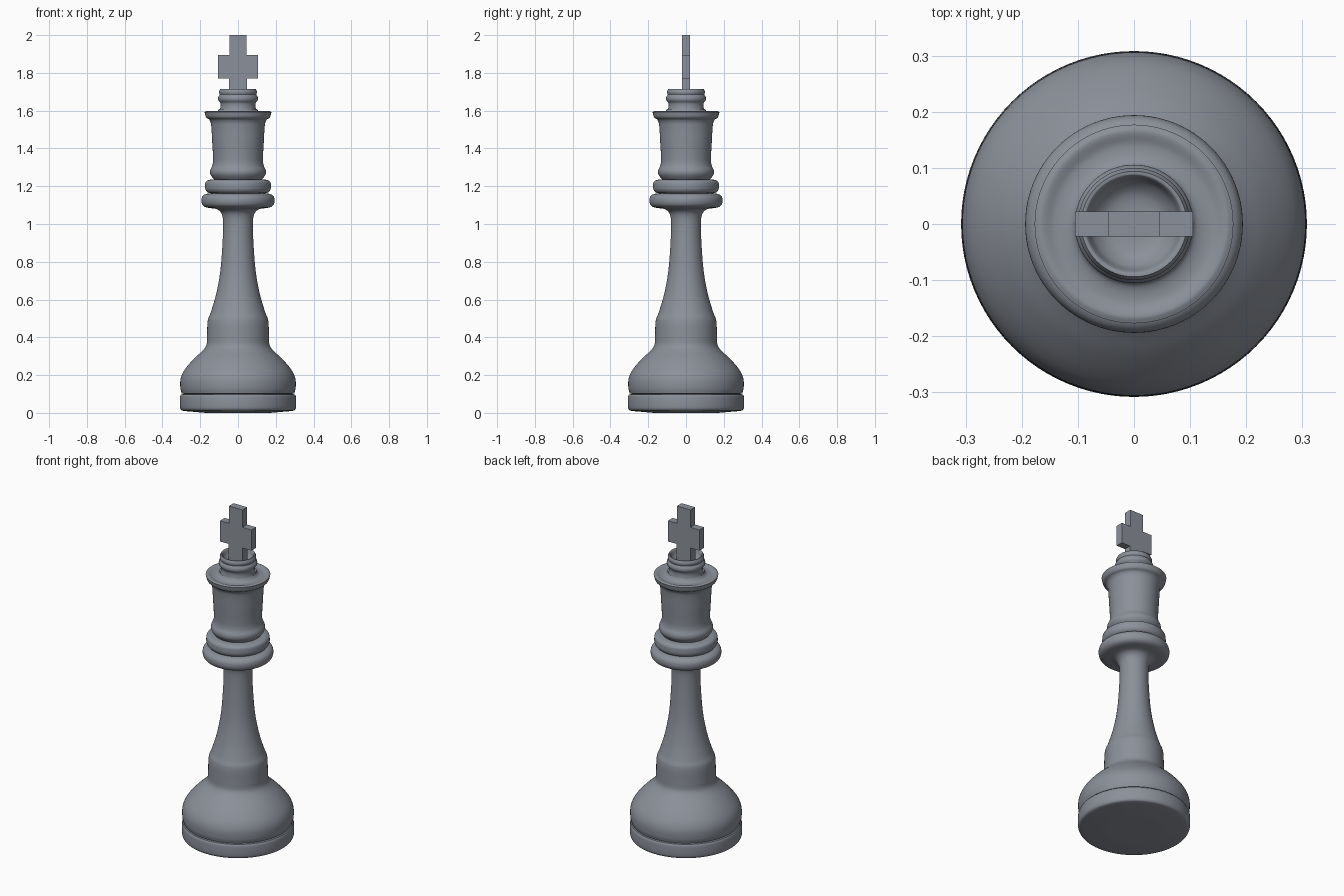
import bpy
import bmesh
import math
from mathutils import Vector

default_cube = bpy.data.objects.get("Cube")
if default_cube:
    bpy.data.objects.remove(default_cube, do_unlink=True)

SIDES = 96


def make_material(name, colour):
    material = bpy.data.materials.new(name)
    material.use_nodes = True
    material.diffuse_color = colour
    material.node_tree.nodes["Principled BSDF"].inputs["Base Color"].default_value = colour
    return material


slate = make_material("slate grey", (0.26, 0.28, 0.32, 1))


def smooth_run(points, steps=5):
    """Round curve through (radius, height) points, with free ends."""
    pts = [Vector(p) for p in points]
    pts = [pts[0]] + pts + [pts[-1]]
    result = []
    for a, b, c, d in zip(pts, pts[1:], pts[2:], pts[3:]):
        # Tangents are limited by the span so close points do not overshoot
        span = (c - b).length
        start = (c - a).normalized() * span
        end = (d - b).normalized() * span
        for i in range(steps):
            t = i / steps
            result.append(b * (1 + 2 * t) * (1 - t) ** 2 + start * t * (1 - t) ** 2
                          + c * t * t * (3 - 2 * t) + end * t * t * (t - 1))
    return result + [pts[-1]]


def finish(name, bm):
    bmesh.ops.recalc_face_normals(bm, faces=bm.faces[:])
    mesh = bpy.data.meshes.new(name)
    bm.to_mesh(mesh)
    bm.free()
    mesh.materials.append(slate)
    obj = bpy.data.objects.new(name, mesh)
    bpy.context.collection.objects.link(obj)
    bpy.ops.object.select_all(action="DESELECT")
    obj.select_set(True)
    bpy.context.view_layer.objects.active = obj
    return obj


def lathe(name, *runs):
    """Spin smooth runs about z; the joints between runs stay sharp."""
    profile = [p for run in runs for p in smooth_run(run)]
    bm = bmesh.new()
    verts = [bm.verts.new((max(p.x, 0), 0, p.y)) for p in profile]
    edges = [bm.edges.new(pair) for pair in zip(verts, verts[1:])]
    bmesh.ops.spin(bm, geom=verts + edges, cent=(0, 0, 0), axis=(0, 0, 1),
                   angle=math.tau, steps=SIDES, use_duplicate=False)
    bmesh.ops.remove_doubles(bm, verts=bm.verts[:], dist=0.0001)
    finish(name, bm)
    bpy.ops.object.shade_smooth_by_angle(angle=math.radians(40))


# Foot disc with a slightly raised underside edge
lathe("foot",
      [(0, 0), (0.17, 0)],
      [(0.17, 0), (0.285, 0.01)],
      [(0.285, 0.01), (0.3, 0.015), (0.307, 0.03), (0.307, 0.085), (0.302, 0.098)],
      [(0.302, 0.098), (0.28, 0.1)])

# Swelling base, step and slender stem
lathe("body",
      [(0.28, 0.1), (0.298, 0.103)],
      [(0.298, 0.103), (0.305, 0.13), (0.304, 0.18), (0.285, 0.225), (0.235, 0.285),
       (0.182, 0.335), (0.167, 0.36), (0.164, 0.4), (0.16, 0.49), (0.145, 0.53),
       (0.118, 0.62), (0.095, 0.74), (0.083, 0.88), (0.079, 1), (0.085, 1.05),
       (0.105, 1.075), (0.14, 1.085)])

# Two rounded collars
lathe("lower_collar",
      [(0.1, 1.08), (0.165, 1.087), (0.187, 1.1), (0.194, 1.125), (0.187, 1.148),
       (0.165, 1.16), (0.1, 1.165)])
lathe("upper_collar",
      [(0.1, 1.16), (0.155, 1.165), (0.171, 1.18), (0.174, 1.205), (0.169, 1.225),
       (0.145, 1.235), (0.1, 1.236)])

# Head with a bead at its foot and a flaring rim
lathe("head",
      [(0.12, 1.23), (0.135, 1.245), (0.147, 1.265), (0.147, 1.285), (0.136, 1.31),
       (0.132, 1.34), (0.137, 1.44), (0.143, 1.53), (0.152, 1.552), (0.169, 1.565),
       (0.177, 1.593)],
      [(0.177, 1.593), (0.165, 1.597), (0.14, 1.59), (0.112, 1.595), (0.1, 1.61)])

# Crown ring with a hollow top
lathe("crown",
      [(0.1, 1.59), (0.093, 1.62), (0.094, 1.64), (0.104, 1.655), (0.105, 1.67),
       (0.097, 1.685)],
      [(0.097, 1.685), (0.1, 1.7), (0.094, 1.715)],
      [(0.094, 1.715), (0.087, 1.713), (0.075, 1.685), (0.05, 1.665), (0, 1.66)])

# Cross finial, drawn as a half outline and mirrored
half_outline = [(0.047, 1.65), (0.047, 1.77), (0.105, 1.77),
                (0.105, 1.895), (0.045, 1.895), (0.045, 2)]
outline = half_outline + [(-x, z) for x, z in reversed(half_outline)]
bm = bmesh.new()
face = bm.faces.new([bm.verts.new((x, -0.022, z)) for x, z in outline])
extruded = bmesh.ops.extrude_face_region(bm, geom=[face])["geom"]
moved = [v for v in extruded if isinstance(v, bmesh.types.BMVert)]
bmesh.ops.translate(bm, verts=moved, vec=(0, 0.044, 0))
finish("cross_finial", bm)
